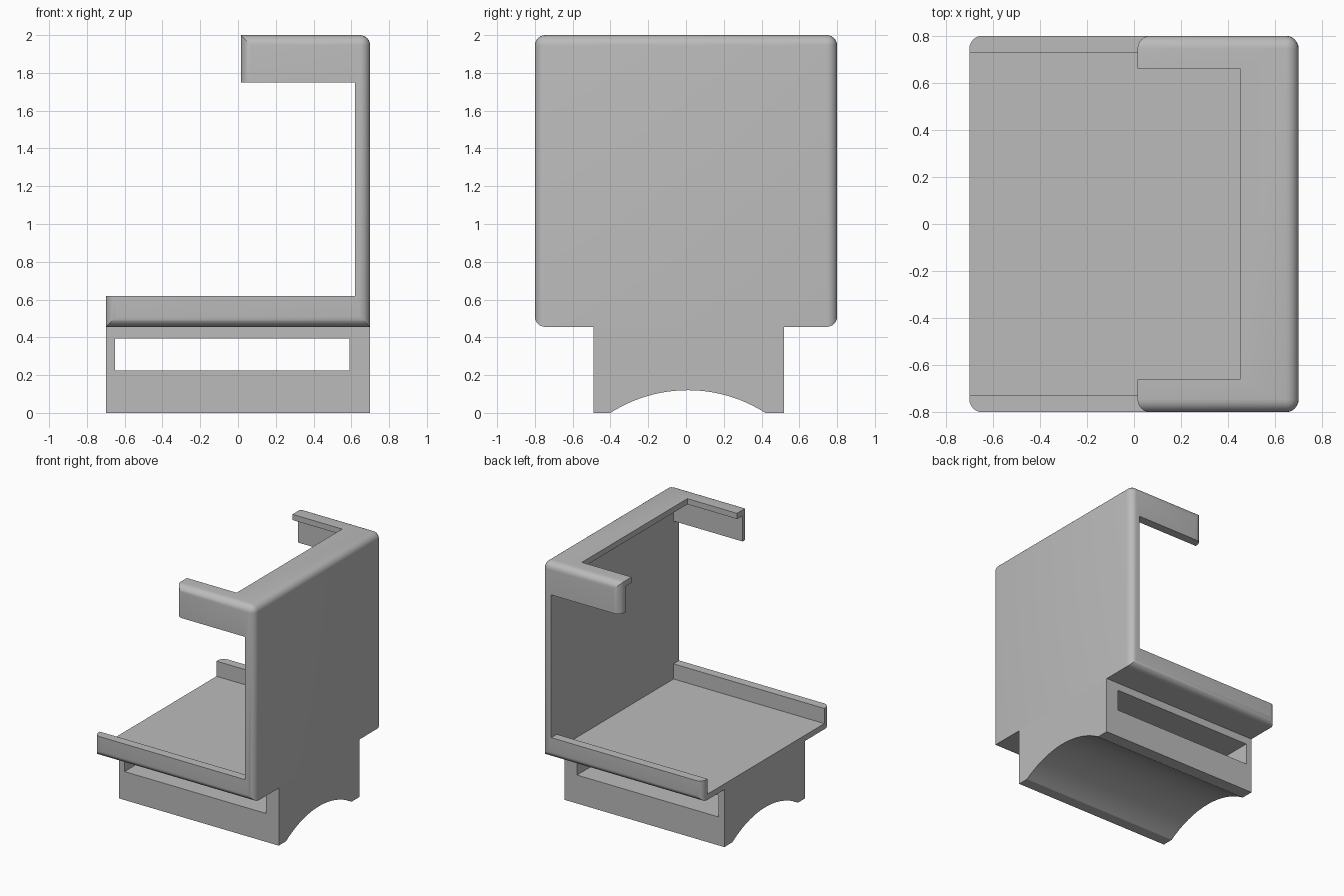
import bpy, bmesh, math

cube = bpy.data.objects.get("Cube")
if cube:
    bpy.data.objects.remove(cube, do_unlink=True)

GREY = (0.5, 0.5, 0.5, 1)
grey = bpy.data.materials.new("plain grey")
grey.use_nodes = True
grey.diffuse_color = GREY
grey.node_tree.nodes["Principled BSDF"].inputs["Base Color"].default_value = GREY


def finish(name, bm):
    bmesh.ops.recalc_face_normals(bm, faces=bm.faces)
    mesh = bpy.data.meshes.new(name)
    bm.to_mesh(mesh)
    bm.free()
    mesh.materials.append(grey)
    obj = bpy.data.objects.new(name, mesh)
    bpy.context.collection.objects.link(obj)
    return obj


def extrude(points, offset):
    bm = bmesh.new()
    face = bm.faces.new([bm.verts.new(p) for p in points])
    moved = bmesh.ops.extrude_face_region(bm, geom=[face], use_keep_orig=True)["geom"]
    verts = [g for g in moved if isinstance(g, bmesh.types.BMVert)]
    bmesh.ops.translate(bm, verts=verts, vec=offset)
    return bm


def cut(obj, low, high):
    """Subtract a box given by two opposite corners."""
    bm = bmesh.new()
    bmesh.ops.create_cube(bm, size=1)
    for v in bm.verts:
        v.co = [lo if c < 0 else hi for c, lo, hi in zip(v.co, low, high)]
    cutter = finish("cutter", bm)
    cutter.hide_render = True
    mod = obj.modifiers.new("cut", 'BOOLEAN')
    mod.operation, mod.solver, mod.object = 'DIFFERENCE', 'EXACT', cutter
    activate(obj)
    bpy.ops.object.modifier_apply(modifier=mod.name)
    bpy.data.objects.remove(cutter, do_unlink=True)


def activate(obj):
    bpy.ops.object.select_all(action='DESELECT')
    obj.select_set(True)
    bpy.context.view_layer.objects.active = obj


# Holder: C-shaped side profile, rounded outside, then hollowed
LEFT, RIGHT, ARM, WALL = -0.70, 0.70, 0.015, 0.62
BOTTOM, LIP, ARM_LOW, TOP = 0.455, 0.62, 1.75, 2.0
profile = [(LEFT, BOTTOM), (RIGHT, BOTTOM), (RIGHT, TOP), (ARM, TOP),
           (ARM, ARM_LOW), (WALL, ARM_LOW), (WALL, LIP), (LEFT, LIP)]
bm = extrude([(x, -0.8, z) for x, z in profile], (0, 1.6, 0))


def is_outer(edge):
    a, b = (v.co for v in edge.verts)

    def both(axis, value):
        return abs(a[axis] - value) < 1e-4 and abs(b[axis] - value) < 1e-4

    if abs(a.y - b.y) > 0.1:
        return both(0, RIGHT) and both(2, TOP)
    return (both(2, BOTTOM) or both(2, TOP)
            or both(0, LEFT) or both(0, RIGHT) or both(0, ARM))


bmesh.ops.bevel(bm, geom=[e for e in bm.edges if is_outer(e)], offset=0.055,
                segments=6, profile=0.5, affect='EDGES', clamp_overlap=True)
holder = finish("holder", bm)
cut(holder, (-1, -0.73, 0.50), (WALL, 0.73, 1.955))
cut(holder, (-1, -0.66, 1.85), (0.45, 0.66, 2.2))

# Base: block with an arched underside and a strap slot
CENTRE, HALF, RISE = 0.01, 0.41, 0.12
radius = (HALF ** 2 + RISE ** 2) / (2 * RISE)
sweep = math.asin(HALF / radius)
STEPS = 32
arch = []
for i in range(STEPS + 1):
    a = sweep * (2 * i / STEPS - 1)
    arch.append((CENTRE + radius * math.sin(a), radius * math.cos(a) - radius + RISE))
outline = [(-0.49, 0)] + arch + [(0.52, 0), (0.52, BOTTOM), (-0.49, BOTTOM)]
base = finish("base", extrude([(LEFT, y, z) for y, z in outline], (1.4, 0, 0)))
cut(base, (-0.65, -1, 0.225), (0.59, 1, 0.395))

for obj in (holder, base):
    activate(obj)
    bpy.ops.object.shade_smooth_by_angle(angle=math.radians(30))
